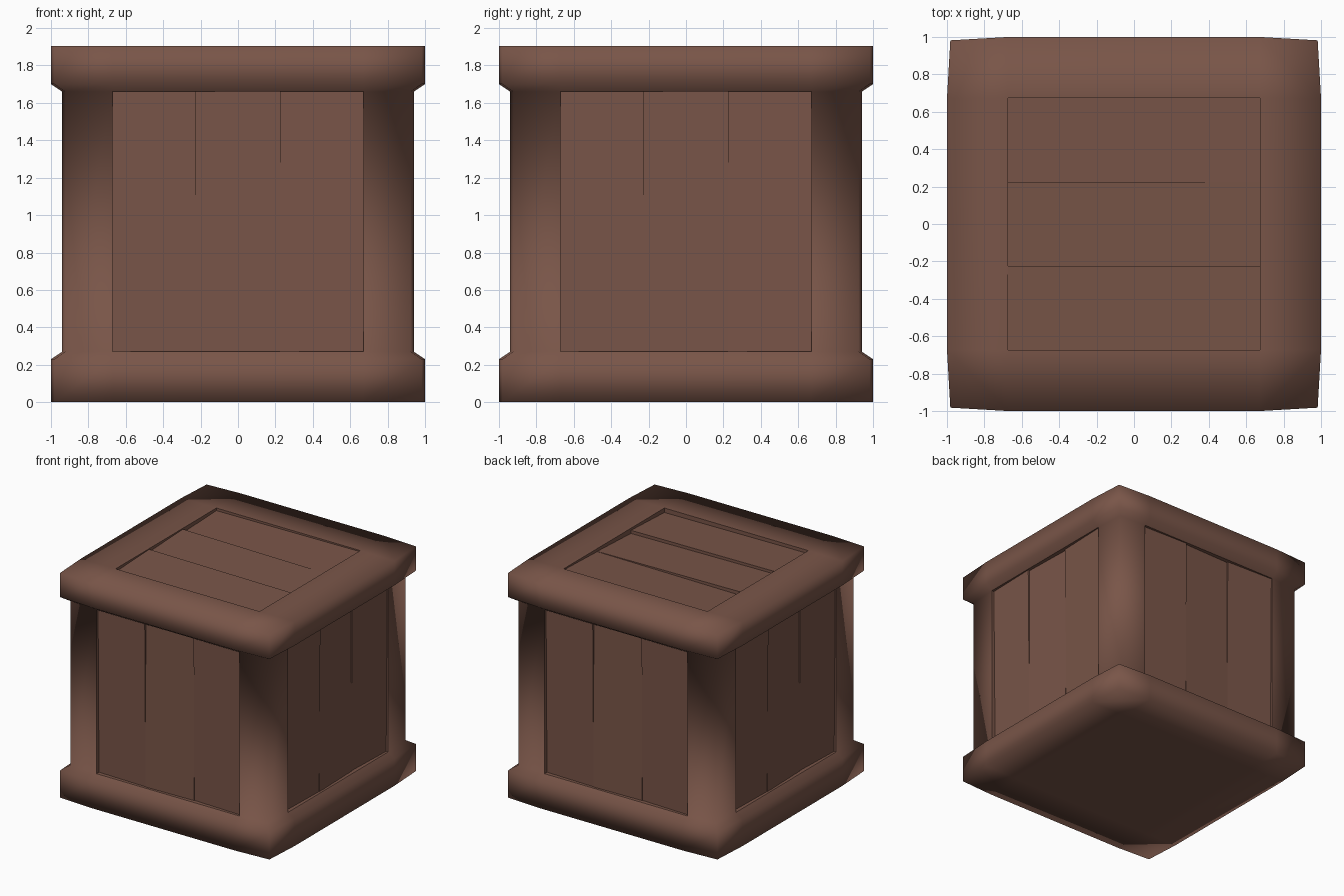
import bpy, bmesh, math
from mathutils import Matrix, Vector

if "Cube" in bpy.data.objects:
    bpy.data.objects.remove(bpy.data.objects["Cube"])

brown = bpy.data.materials.new("brown wood")
brown.diffuse_color = (0.191, 0.091, 0.065, 1)
brown.use_nodes = True
brown.node_tree.nodes["Principled BSDF"].inputs["Base Color"].default_value = brown.diffuse_color


def finish(bm, name):
    me = bpy.data.meshes.new(name)
    bm.to_mesh(me)
    bm.free()
    me.materials.append(brown)
    ob = bpy.data.objects.new(name, me)
    bpy.context.collection.objects.link(ob)
    return ob


def outline(r, mid):
    """Square outline with three points per side pair; corners pulled in slightly."""
    c = r * 0.982
    quarter = [(mid, -r), (c, -c), (r, -mid)]
    return [Matrix.Rotation(k * math.pi / 2, 2) @ Vector(p)
            for k in range(4) for p in quarter]


# Crate frame: one smooth shell from the base rim to the lid rim
profile = [(1, 0), (1, 0.23), (0.94, 0.27), (0.94, 1.66), (1, 1.70), (1, 1.905)]
bm = bmesh.new()
rings = [[bm.verts.new((p.x, p.y, z)) for p in outline(r, 0.67)] for r, z in profile]
openings = []
for level, (a, b) in enumerate(zip(rings, rings[1:])):
    for i in range(12):
        j = (i + 1) % 12
        f = bm.faces.new((a[i], a[j], b[j], b[i]))
        if level == 2 and i % 3 == 2:
            openings.append(f)
# Top and bottom rims, each around a square centre
for ring, z, flip in ((rings[0], 0, True), (rings[-1], 1.905, False)):
    inner = [bm.verts.new((0.675 * x, 0.675 * y, z))
             for x, y in ((1, -1), (1, 1), (-1, 1), (-1, -1))]
    made = [bm.faces.new(inner)]
    for k in range(4):
        o = [ring[(3 * k + n) % 12] for n in range(4)]
        made.append(bm.faces.new((o[0], o[1], o[2], inner[k])))
        made.append(bm.faces.new((o[2], o[3], inner[(k + 1) % 4], inner[k])))
    if flip:
        bmesh.ops.reverse_faces(bm, faces=made)
    else:
        openings.append(made[0])
for f in bm.faces:
    f.smooth = True
bm.normal_update()
# Recess the four side openings and the lid opening
for f in openings:
    n = f.normal.copy()
    ret = bmesh.ops.extrude_discrete_faces(bm, faces=[f])
    face = ret["faces"][0]
    bmesh.ops.translate(bm, verts=face.verts, vec=-0.07 * n)
    face.smooth = False
    for e in face.edges:
        for side in e.link_faces:
            side.smooth = False
finish(bm, "crate_frame")


# Three slightly tilted boards fill a recess; local z faces outward
def boards(name, length, width, tilts, place):
    w = width / 3
    for k, (depth, tilt, pitch) in enumerate(tilts):
        bm = bmesh.new()
        bmesh.ops.create_cube(bm, size=1)
        for v in bm.verts:
            x, y = v.co.x * w, v.co.y * length
            z = -depth + tilt * v.co.x * 2 + pitch * v.co.y * 2 if v.co.z > 0 else -0.08
            v.co = (x + (k - 1) * w, y, z)
        bm.transform(place)
        finish(bm, f"{name}_{k + 1}")


side_tilts = [(0.022, 0.006, 0.006), (0.028, -0.006, -0.004), (0.022, 0.008, 0.005)]
for k, side in enumerate(("front", "right", "back", "left")):
    place = (Matrix.Rotation(k * math.pi / 2, 4, 'Z')
             @ Matrix.Translation((0, -0.94, 0.965))
             @ Matrix.Rotation(math.pi / 2, 4, 'X'))
    boards(side + "_board", 1.40, 1.345, side_tilts, place)

# Lid boards run along x
lid_tilts = [(0.022, 0.010, 0.006), (0.026, 0.010, 0.008), (0.024, 0.008, -0.006)]
boards("lid_board", 1.355, 1.355, lid_tilts,
       Matrix.Translation((0, 0, 1.905)) @ Matrix.Rotation(math.pi / 2, 4, 'Z'))
